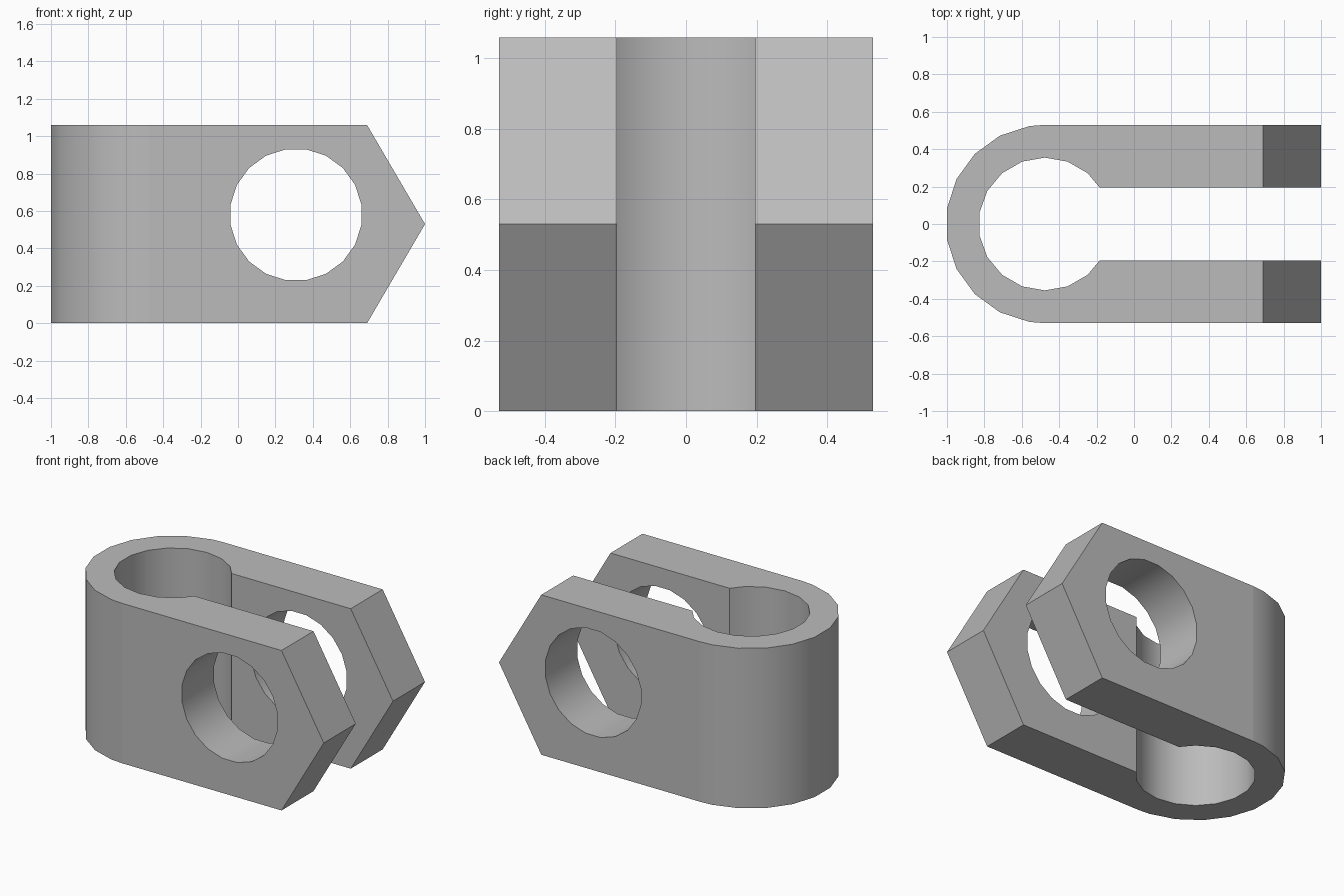
import bpy, bmesh
from math import sin, cos, radians
from mathutils import Vector

if "Cube" in bpy.data.objects:
    bpy.data.objects.remove(bpy.data.objects["Cube"], do_unlink=True)

HEIGHT, HALF_DEPTH, SLOT = 1.06, 0.53, 0.195
ROUND_X = -0.4765      # centre of the rounded end


def arc(cx, cy, radius, sides, first, last):
    """Points of a regular polygon from index first to last, offset half a step."""
    angles = [radians(360 / sides * (i + 0.5)) for i in range(first, last + 1)]
    return [(cx + radius * cos(a), cy + radius * sin(a)) for a in angles]


def prism(name, outline, place, sweep):
    """Extrude a flat outline; place maps 2D points to 3D."""
    bm = bmesh.new()
    face = bm.faces.new([bm.verts.new(place(*p)) for p in outline])
    new = bmesh.ops.extrude_face_region(bm, geom=[face])["geom"]
    moved = [v for v in new if isinstance(v, bmesh.types.BMVert)]
    bmesh.ops.translate(bm, verts=moved, vec=sweep)
    bmesh.ops.recalc_face_normals(bm, faces=bm.faces[:])
    mesh = bpy.data.meshes.new(name)
    bm.to_mesh(mesh)
    bm.free()
    obj = bpy.data.objects.new(name, mesh)
    bpy.context.collection.objects.link(obj)
    return obj


def cut(target, cutter, operation):
    """Apply a boolean and discard its cutter."""
    mod = target.modifiers.new(operation, 'BOOLEAN')
    mod.object, mod.operation, mod.solver = cutter, operation, 'EXACT'
    bpy.context.view_layer.objects.active = target
    bpy.ops.object.modifier_apply(modifier=mod.name)
    bpy.data.objects.remove(cutter, do_unlink=True)


# U-shaped plan: rounded outside, then the round bore opening into the slot
outer = arc(ROUND_X, 0, HALF_DEPTH, 20, 5, 14)
bore = arc(ROUND_X, 0, 0.355, 18, 2, 15)
bore_edge = ROUND_X + 0.293
plan = ([(1, HALF_DEPTH), (ROUND_X, HALF_DEPTH)] + outer
        + [(ROUND_X, -HALF_DEPTH), (1, -HALF_DEPTH), (1, -SLOT), (bore_edge, -SLOT)]
        + bore[::-1] + [(bore_edge, SLOT), (1, SLOT)])
clamp = prism("clamp_body", plan, lambda x, y: (x, y, 0), Vector((0, 0, HEIGHT)))

# Pointed arm ends
side = [(-2, -1), (0.69 - 0.585, -1), (0.69, 0), (1, HEIGHT / 2),
        (0.69, HEIGHT), (0.69 - 0.585, 2), (-2, 2)]
side[1], side[5] = (0.69, -1), (0.69, 2)
upright = lambda x, z: (x, -1, z)
through = Vector((0, 2, 0))
cut(clamp, prism("tip_cutter", side, upright, through), 'INTERSECT')

# Pin hole through both arms
pin = arc(0.31, 0.58, 0.354, 20, 0, 19)
cut(clamp, prism("pin_hole_cutter", pin, upright, through), 'DIFFERENCE')

# Smooth curved walls, crisp where the round end meets the flat arms
bpy.ops.object.select_all(action='DESELECT')
clamp.select_set(True)
bpy.context.view_layer.objects.active = clamp
bpy.ops.object.shade_smooth_by_angle(angle=radians(30))
mesh = clamp.data
for edge in mesh.edges:
    ends = [mesh.vertices[i].co for i in edge.vertices]
    if all(abs(c.x - ROUND_X) < 0.002 and abs(c.y) > 0.5 for c in ends):
        edge.use_edge_sharp = True

# Plain grey finish
grey = bpy.data.materials.new("plain_grey")
grey.use_nodes = True
colour = (0.5, 0.5, 0.5, 1)
grey.diffuse_color = colour
grey.node_tree.nodes["Principled BSDF"].inputs["Base Color"].default_value = colour
mesh.materials.clear()
mesh.materials.append(grey)
for poly in mesh.polygons:
    poly.material_index = 0
